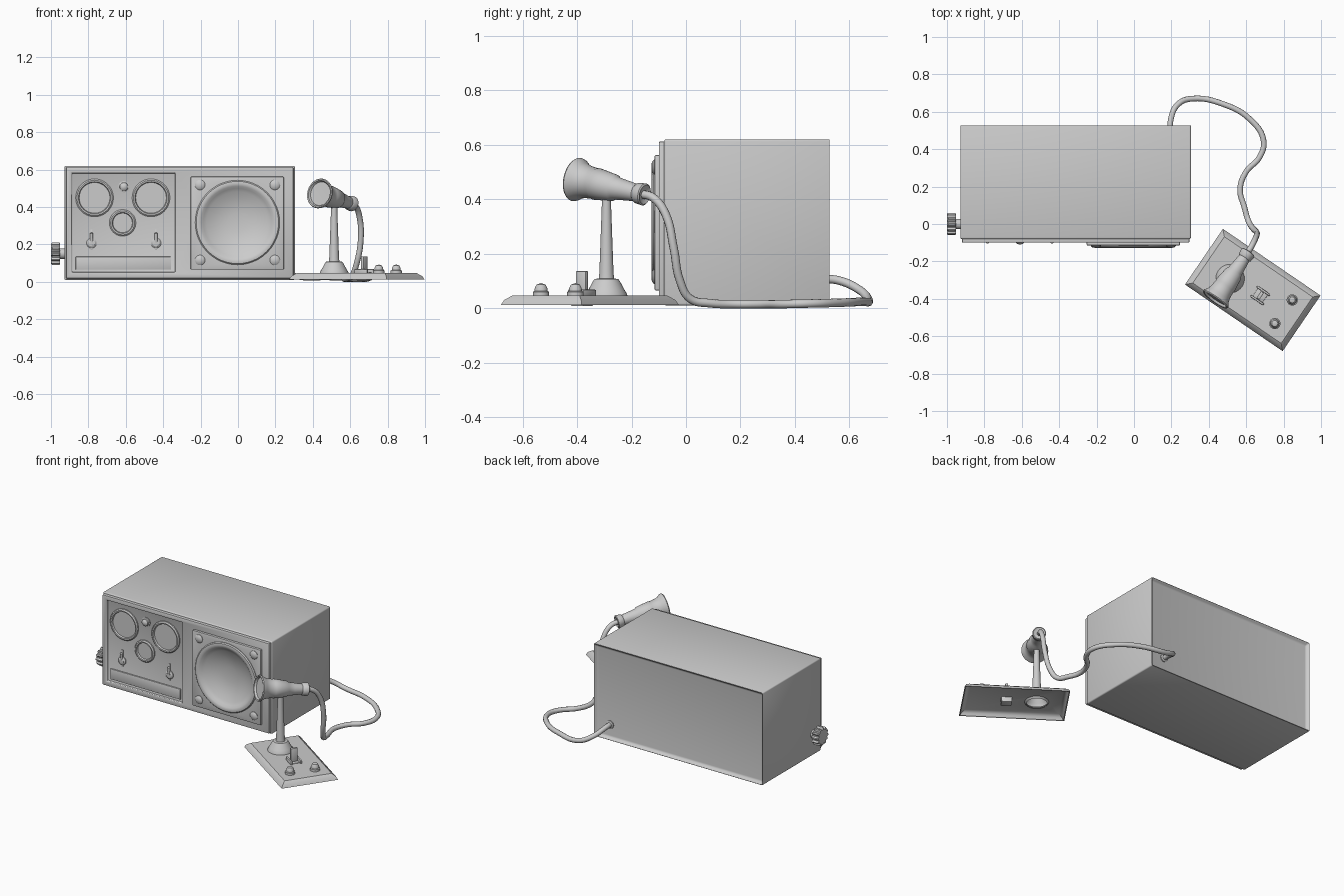
import bpy, bmesh, math
from mathutils import Vector, Matrix

if "Cube" in bpy.data.objects:
    bpy.data.objects.remove(bpy.data.objects["Cube"])


def finish(name, bm, bevel=0.0, segs=2):
    bmesh.ops.recalc_face_normals(bm, faces=bm.faces)
    me = bpy.data.meshes.new(name)
    bm.to_mesh(me)
    bm.free()
    ob = bpy.data.objects.new(name, me)
    bpy.context.collection.objects.link(ob)
    if bevel:
        m = ob.modifiers.new("bevel", "BEVEL")
        m.width, m.segments, m.limit_method = bevel, segs, "ANGLE"
    return ob


def activate(ob):
    bpy.ops.object.select_all(action="DESELECT")
    ob.select_set(True)
    bpy.context.view_layer.objects.active = ob


def box(name, lo, hi, bevel=0.0, matrix=Matrix()):
    lo, hi = Vector(lo), Vector(hi)
    bm = bmesh.new()
    bmesh.ops.create_cube(bm, size=1)
    for v in bm.verts:
        v.co = matrix @ (Vector([c * s for c, s in zip(v.co, hi - lo)]) + (lo + hi) / 2)
    return finish(name, bm, bevel)


def lathe(name, profile, origin, axis, n=32):
    """Revolve (radius, height) points about an axis."""
    rot = Vector(axis).to_track_quat("Z", "Y")
    bm = bmesh.new()
    rings = []
    for r, h in profile:
        count = n if r > 0 else 1
        rings.append([bm.verts.new(Vector(origin) + rot @ Vector(
            (r * math.cos(2 * math.pi * i / n), r * math.sin(2 * math.pi * i / n), h)))
            for i in range(count)])
    for a, b in zip(rings, rings[1:]):
        for i in range(n):
            j = (i + 1) % n
            vs = [a[i % len(a)], a[j % len(a)], b[j % len(b)], b[i % len(b)]]
            bm.faces.new(list(dict.fromkeys(vs)))
    return finish(name, bm)


def cut(cutter, *targets):
    for ob in targets:
        m = ob.modifiers.new("cut", "BOOLEAN")
        m.operation, m.solver, m.object = "DIFFERENCE", "EXACT", cutter
        activate(ob)
        for mod in [x.name for x in ob.modifiers]:
            bpy.ops.object.modifier_apply(modifier=mod)
    bpy.data.objects.remove(cutter)


# cabinet shell with recessed back
bm = bmesh.new()
bmesh.ops.create_cube(bm, size=1)
for v in bm.verts:
    v.co = Vector((v.co.x * 1.232 - 0.312, v.co.y * 0.612 + 0.226, v.co.z * 0.61 + 0.315))
bm.normal_update()
back = max(bm.faces, key=lambda f: f.normal.y)
bmesh.ops.inset_region(bm, faces=[back], thickness=0.024)
bmesh.ops.translate(bm, verts=back.verts, vec=(0, -0.022, 0))
shell = finish("cabinet_shell", bm, 0.008, 3)

# front bezel, speaker plate and their openings
bezel = box("front_bezel", (-0.92, -0.1, 0.018), (0.296, -0.07, 0.612))
cut(box("cutter", (-0.888, -0.2, 0.05), (-0.336, -0.084, 0.582)), bezel)
m = bezel.modifiers.new("bevel", "BEVEL")
m.width, m.segments, m.limit_method = 0.006, 2, "ANGLE"
plate = box("speaker_plate", (-0.253, -0.115, 0.065), (0.245, -0.095, 0.562), 0.005)
SP = (-0.003, 0, 0.317)
cut(lathe("cutter", [(0, 0.02), (0.212, 0.02), (0.212, 0.3), (0, 0.3)], SP, (0, -1, 0), 48),
    shell, bezel, plate)

# speaker cone with rounded surround
lathe("speaker_cone", [(0.226, 0.11), (0.226, 0.119), (0.22, 0.125), (0.208, 0.127),
                       (0.194, 0.122), (0.182, 0.112), (0.165, 0.103), (0.13, 0.088),
                       (0.09, 0.076), (0.05, 0.07), (0, 0.068)], SP, (0, -1, 0), 48)
for x in (-0.203, 0.197):
    for z in (0.116, 0.518):
        lathe("speaker_screw", [(0.027, 0.11), (0.027, 0.118), (0.02, 0.124), (0, 0.127)],
              (x, 0, z), (0, -1, 0), 20)

# dials
for x, z, r in ((-0.767, 0.449, 0.101), (-0.465, 0.449, 0.101), (-0.617, 0.315, 0.071)):
    lathe("dial", [(r, 0.08), (r, 0.092), (r - 0.007, 0.098), (r - 0.015, 0.097),
                   (r - 0.019, 0.088), (0, 0.088)], (x, 0, z), (0, -1, 0), 40)

# indicator lamp
lathe("indicator_lamp", [(0.03, 0.08), (0.03, 0.09), (0.023, 0.092), (0.022, 0.1),
                         (0.014, 0.107), (0, 0.11)], (-0.61, 0, 0.508), (0, -1, 0), 24)

# toggle switches
for x in (-0.783, -0.438):
    box("switch_slot", (x - 0.006, -0.09, 0.17), (x + 0.006, -0.08, 0.28), 0.002)
    lathe("switch_nut", [(0.027, 0.08), (0.027, 0.09), (0.018, 0.097), (0, 0.098)],
          (x, 0, 0.207), (0, -1, 0), 20)
    lathe("switch_lever", [(0, 0), (0.008, 0.0), (0.008, 0.05), (0, 0.055)],
          (x, -0.092, 0.21), (0, -0.1, 1), 12)

# lower label strip
box("lower_strip", (-0.868, -0.092, 0.065), (-0.357, -0.08, 0.134), 0.003)

# side tuning knob with ridged grip
bm = bmesh.new()
N = 48
grip = [[bm.verts.new((x, r * math.cos(a), 0.15 + r * math.sin(a)))
         for i in range(N) for a in [2 * math.pi * i / N]
         for r in [s * (0.06 if i % 4 < 2 else 0.05)]]
        for x, s in ((-0.953, 0.95), (-0.957, 1), (-0.993, 1), (-1.0, 0.9))]
for a, b in zip(grip, grip[1:]):
    for i in range(N):
        bm.faces.new((a[i], a[(i + 1) % N], b[(i + 1) % N], b[i]))
bm.faces.new(grip[0])
bm.faces.new(grip[-1])
finish("tuning_knob", bm)
lathe("knob_shaft", [(0.028, 0.9), (0.028, 0.965)], (0, 0, 0.15), (-1, 0, 0), 20)

# microphone base: hollow tray with sloped rim
BASE = Matrix.Translation((0.635, -0.353, 0)) @ Matrix.Rotation(math.radians(-34.3), 4, "Z")
bm = bmesh.new()
loops = []
for inset, z in ((0, 0.012), (0.009, 0.03), (0.03, 0.046), (0.036, 0.04), (0.014, 0.026), (0.006, 0.012)):
    loops.append([bm.verts.new(BASE @ Vector((sx * (0.316 - inset), sy * (0.18 - inset), z)))
                  for sx, sy in ((-1, -1), (1, -1), (1, 1), (-1, 1))])
for k in range(6):
    if k == 2:
        continue
    a, b = loops[k], loops[(k + 1) % 6]
    for i in range(4):
        bm.faces.new((a[i], a[(i + 1) % 4], b[(i + 1) % 4], b[i]))
bm.faces.new(loops[2])
bm.faces.new(loops[3])
tray = finish("microphone_base", bm)
ST = (0.514, -0.292, 0)
cut(lathe("cutter", [(0, -0.1), (0.066, -0.1), (0.066, 0.1), (0, 0.1)], ST, (0, 0, 1)), tray)

# microphone stand
lathe("microphone_stand", [(0.062, 0.03), (0.077, 0.044), (0.076, 0.052), (0.066, 0.068),
                           (0.05, 0.098), (0.044, 0.107), (0.028, 0.109), (0.026, 0.13),
                           (0.017, 0.38), (0.017, 0.42)], ST, (0, 0, 1))

# microphone body
MOUTH, TAIL = Vector((0.434, -0.405, 0.473)), Vector((0.611, -0.152, 0.417))
lathe("microphone_body", [(0, 0.014), (0.064, 0.012), (0.07, 0.0), (0.077, -0.002), (0.081, 0.004),
                          (0.078, 0.014), (0.066, 0.032), (0.06, 0.055), (0.057, 0.09),
                          (0.059, 0.095), (0.055, 0.13), (0.049, 0.175), (0.042, 0.186),
                          (0.038, 0.22), (0.032, 0.275), (0.038, 0.282), (0.041, 0.312),
                          (0.036, 0.316), (0.026, 0.31), (0, 0.306)], MOUTH, TAIL - MOUTH)

# push buttons on the base
for x, y in ((0.753, -0.532), (0.846, -0.406)):
    lathe("push_button", [(0.03, 0.044), (0.03, 0.06), (0.024, 0.063), (0.023, 0.074),
                          (0.016, 0.087), (0, 0.092)], (x, y, 0), (0, 0, 1), 24)

# talk switch: housing, two cheeks and lever
SW = Matrix.Translation((0.675, -0.382, 0)) @ Matrix.Rotation(math.radians(-34.3), 4, "Z")
box("talk_switch_housing", (-0.032, -0.028, 0.008), (0.032, 0.028, 0.05), 0.003, SW)
for s in (-1, 1):
    y = s * 0.03
    box("talk_switch_cheek", (-0.042, y - 0.006, 0.04), (0.042, y + 0.006, 0.068), 0.004, SW)
box("talk_switch_lever", (-0.009, -0.022, 0.04), (0.009, 0.022, 0.136), 0.003, SW)

# cable from microphone to cabinet back
path = [(0.6, -0.165, 0.42), (0.628, -0.12, 0.405), (0.65, -0.075, 0.345), (0.656, -0.045, 0.22),
        (0.635, -0.022, 0.1), (0.612, 0.015, 0.035), (0.59, 0.09, 0.018), (0.567, 0.185, 0.015),
        (0.6, 0.28, 0.015), (0.67, 0.355, 0.015), (0.693, 0.445, 0.017), (0.62, 0.56, 0.02),
        (0.48, 0.64, 0.024), (0.31, 0.67, 0.03), (0.235, 0.64, 0.065), (0.197, 0.56, 0.102),
        (0.195, 0.49, 0.108)]
cu = bpy.data.curves.new("cable", "CURVE")
cu.dimensions, cu.bevel_depth, cu.bevel_resolution, cu.resolution_u = "3D", 0.0155, 3, 6
sp = cu.splines.new("BEZIER")
sp.bezier_points.add(len(path) - 1)
for p, co in zip(sp.bezier_points, path):
    p.co = co
    p.handle_left_type = p.handle_right_type = "AUTO"
bpy.context.collection.objects.link(bpy.data.objects.new("cable", cu))
lathe("cable_grommet", [(0.026, 0.5), (0.026, 0.516), (0.016, 0.52)], (0.195, 0, 0.106), (0, 1, 0), 20)

# smooth shading with sharp edges kept
for ob in [o for o in bpy.data.objects if o.type == "MESH"]:
    activate(ob)
    for mod in [x.name for x in ob.modifiers]:
        bpy.ops.object.modifier_apply(modifier=mod)
    bpy.ops.object.shade_smooth_by_angle(angle=math.radians(35))
